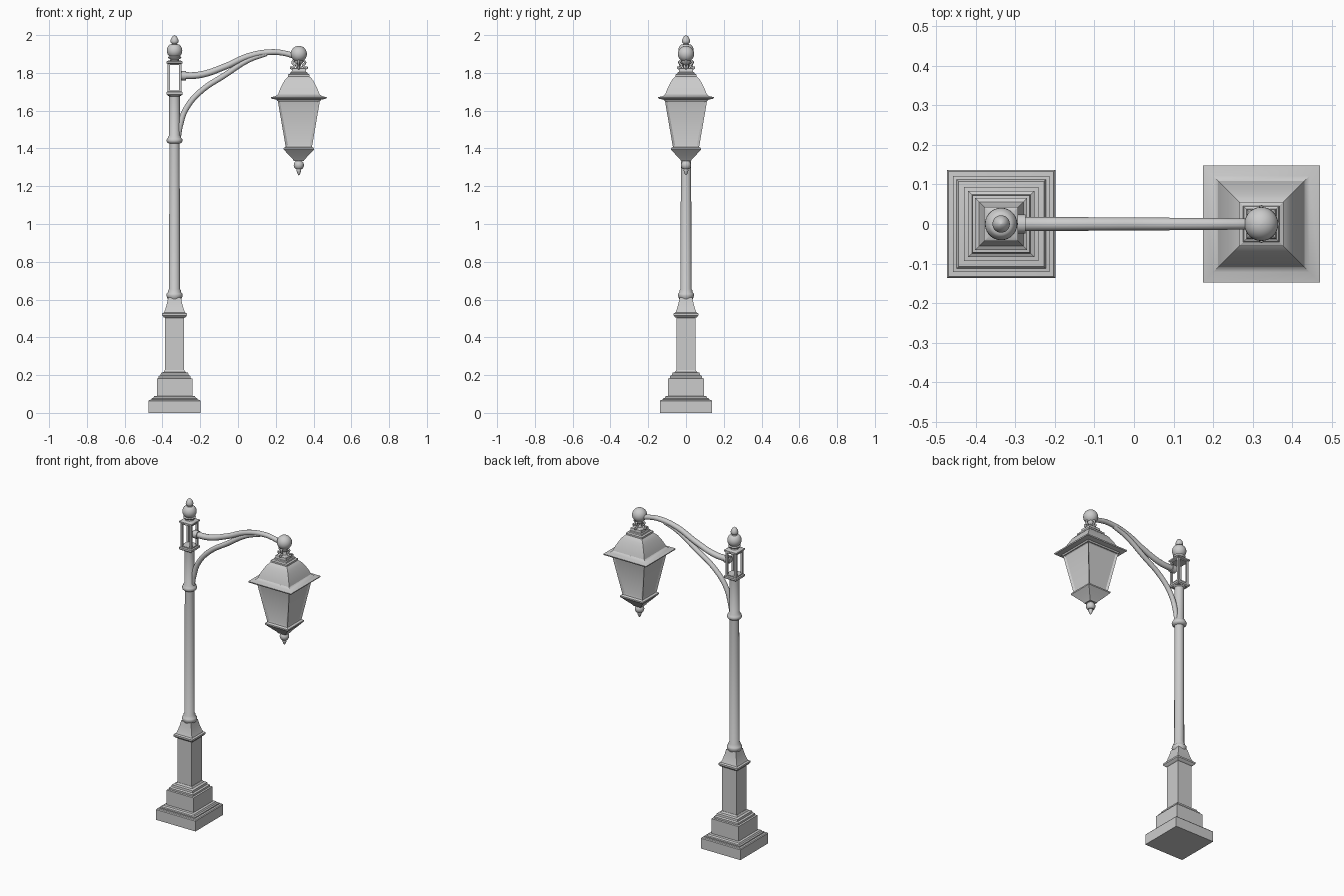
import bpy, bmesh, math
from mathutils import Vector

PX, LX = -0.336, 0.322   # post axis and lantern axis

metal = bpy.data.materials.new("grey metal")
metal.diffuse_color = (0.6, 0.6, 0.6, 1)


def finish(ob, angle=35):
    ob.data.materials.clear()
    ob.data.materials.append(metal)
    bpy.ops.object.select_all(action='DESELECT')
    ob.select_set(True)
    bpy.context.view_layer.objects.active = ob
    bpy.ops.object.shade_smooth_by_angle(angle=math.radians(angle))
    return ob


def lathe(name, x, profile, sides=28, inset=None):
    """Stack rings of (half width, z); sides=4 gives square sections."""
    k = math.sqrt(2) if sides == 4 else 1
    off = math.pi / 4 if sides == 4 else 0
    bm = bmesh.new()
    rings = []
    for r, z in profile:
        rings.append([bm.verts.new((x + r * k * math.cos(off + 2 * math.pi * i / sides),
                                    r * k * math.sin(off + 2 * math.pi * i / sides), z))
                      for i in range(sides)])
    walls = []
    for a, b in zip(rings, rings[1:]):
        for i in range(sides):
            j = (i + 1) % sides
            walls.append(bm.faces.new((a[i], a[j], b[j], b[i])))
    bm.faces.new(rings[0][::-1])
    bm.faces.new(rings[-1])
    bmesh.ops.recalc_face_normals(bm, faces=bm.faces)
    if inset:
        bmesh.ops.inset_individual(bm, faces=walls, thickness=inset[0], depth=-inset[1])
    me = bpy.data.meshes.new(name)
    bm.to_mesh(me)
    bm.free()
    ob = bpy.data.objects.new(name, me)
    bpy.context.collection.objects.link(ob)
    return finish(ob, 30 if sides == 4 else 50)


def ball(z, r, n=8, lo=-90, hi=90):
    """Profile points of a sphere."""
    return [(max(r * math.cos(math.radians(lo + (hi - lo) * i / n)), 0.0005),
             z + r * math.sin(math.radians(lo + (hi - lo) * i / n))) for i in range(n + 1)]


def tube(name, points, radius, res=10, bevel=4):
    """Round bar through (x, y, z, radius factor) points."""
    cu = bpy.data.curves.new(name, 'CURVE')
    cu.dimensions = '3D'
    cu.bevel_depth, cu.bevel_resolution, cu.resolution_u = radius, bevel, res
    cu.use_fill_caps = True
    sp = cu.splines.new('BEZIER')
    sp.bezier_points.add(len(points) - 1)
    for p, (x, y, z, f) in zip(sp.bezier_points, points):
        p.co, p.radius = (x, y, z), f
        p.handle_left_type = p.handle_right_type = 'AUTO'
    ob = bpy.data.objects.new(name, cu)
    bpy.context.collection.objects.link(ob)
    bpy.ops.object.select_all(action='DESELECT')
    ob.select_set(True)
    bpy.context.view_layer.objects.active = ob
    bpy.ops.object.convert(target='MESH')
    return finish(bpy.context.view_layer.objects.active, 50)


# Stepped square base
lathe("plinth", PX, [(0.137, 0), (0.137, 0.064), (0.133, 0.069), (0.122, 0.070), (0.122, 0.077),
                     (0.113, 0.079), (0.108, 0.088), (0.097, 0.090)], 4)
lathe("base_block", PX, [(0.094, 0.085), (0.094, 0.182), (0.084, 0.184), (0.084, 0.195),
                         (0.074, 0.200), (0.072, 0.212), (0.058, 0.216), (0.052, 0.226)], 4)
lathe("pedestal", PX, [(0.050, 0.22), (0.050, 0.503), (0.057, 0.506), (0.066, 0.516), (0.066, 0.526),
                       (0.056, 0.531), (0.050, 0.545), (0.040, 0.580), (0.034, 0.610)], 4)

# Round post with collars
lathe("post", PX, [(0.034, 0.60), (0.040, 0.612), (0.043, 0.622), (0.041, 0.632), (0.034, 0.638),
                   (0.034, 0.648), (0.029, 0.656), (0.027, 1.425), (0.034, 1.428), (0.040, 1.433),
                   (0.043, 1.442), (0.040, 1.452), (0.034, 1.458), (0.034, 1.463), (0.028, 1.470),
                   (0.028, 1.675), (0.036, 1.680), (0.040, 1.688)])

# Open cage on the post
lathe("cage_floor", PX, [(0.036, 1.680), (0.043, 1.686), (0.043, 1.698), (0.037, 1.702), (0.037, 1.708)], 4)
lathe("cage_roof", PX, [(0.037, 1.842), (0.037, 1.848), (0.043, 1.852), (0.043, 1.860), (0.030, 1.866)], 4)
for sx in (-1, 1):
    for sy in (-1, 1):
        bpy.ops.mesh.primitive_cube_add(size=1, location=(PX + sx * 0.031, sy * 0.031, 1.775))
        bar = bpy.context.object
        bar.name = "cage_bar"
        bar.scale = (0.013, 0.013, 0.146)
        finish(bar)

# Finial on the post
lathe("post_finial", PX, [(0.026, 1.862), (0.022, 1.872), (0.034, 1.878), (0.036, 1.884), (0.024, 1.890)]
      + ball(1.918, 0.041, 8, -50, 50)
      + [(0.016, 1.950), (0.014, 1.954), (0.020, 1.960), (0.022, 1.968), (0.019, 1.980),
         (0.012, 1.992), (0.001, 2.0)])

# Curved arm, its socket and the brace
tube("arm", [(-0.31, 0, 1.785, 1.15), (-0.20, 0, 1.790, 1.1), (-0.07, 0, 1.833, 1.05),
             (0.06, 0, 1.890, 1), (0.18, 0, 1.910, 0.95), (0.25, 0, 1.903, 0.9), (0.31, 0, 1.885, 0.9)], 0.016)
tube("arm_socket", [(-0.304, 0, 1.785, 1), (-0.274, 0, 1.785, 1)], 0.024, 2)
tube("brace", [(-0.314, 0, 1.45, 0.7), (-0.304, 0, 1.53, 1), (-0.275, 0, 1.61, 1), (-0.20, 0, 1.700, 1),
               (-0.07, 0, 1.788, 1), (0.06, 0, 1.870, 0.95), (0.15, 0, 1.901, 0.85)], 0.015)

# Lantern top: ball, neck and four scrolls
lathe("lantern_ball", LX, ball(1.900, 0.043, 14))
lathe("lantern_neck", LX, [(0.024, 1.815), (0.014, 1.828), (0.012, 1.845), (0.022, 1.853), (0.024, 1.865)])
for i in range(4):
    c, s = math.cos(i * math.pi / 2), math.sin(i * math.pi / 2)
    path = [(0.018, 1.866), (0.033, 1.859), (0.030, 1.847), (0.022, 1.840),
            (0.028, 1.830), (0.041, 1.825), (0.040, 1.834)]
    tube("neck_scroll", [(LX + c * r, s * r, z, 1) for r, z in path], 0.006, 4, 2)

# Lantern roof: stepped cap, bell and flat eave
lathe("roof_cap", LX, [(0.030, 1.826), (0.036, 1.822), (0.038, 1.806), (0.044, 1.803), (0.046, 1.796),
                       (0.056, 1.792), (0.056, 1.782), (0.048, 1.778)][::-1], 4)
lathe("roof", LX, [(0.113, 1.650), (0.118, 1.658), (0.146, 1.664), (0.148, 1.671), (0.122, 1.677),
                   (0.109, 1.688), (0.104, 1.702), (0.096, 1.722), (0.084, 1.745), (0.074, 1.763),
                   (0.062, 1.776), (0.052, 1.784)], 4)

# Tapered lantern body with sunken panes
lathe("lantern_body", LX, [(0.069, 1.405), (0.112, 1.655)], 4, (0.017, 0.007))

# Lantern bottom and drop finial
lathe("lantern_bottom", LX, [(0.026, 1.333), (0.032, 1.343), (0.056, 1.368), (0.074, 1.388),
                             (0.080, 1.394), (0.080, 1.402), (0.070, 1.408)], 4)
lathe("drop_finial", LX, [(0.001, 1.258), (0.007, 1.266), (0.012, 1.280), (0.013, 1.288), (0.010, 1.293)]
      + ball(1.312, 0.027, 8, -50, 50) + [(0.022, 1.336), (0.030, 1.342)])
